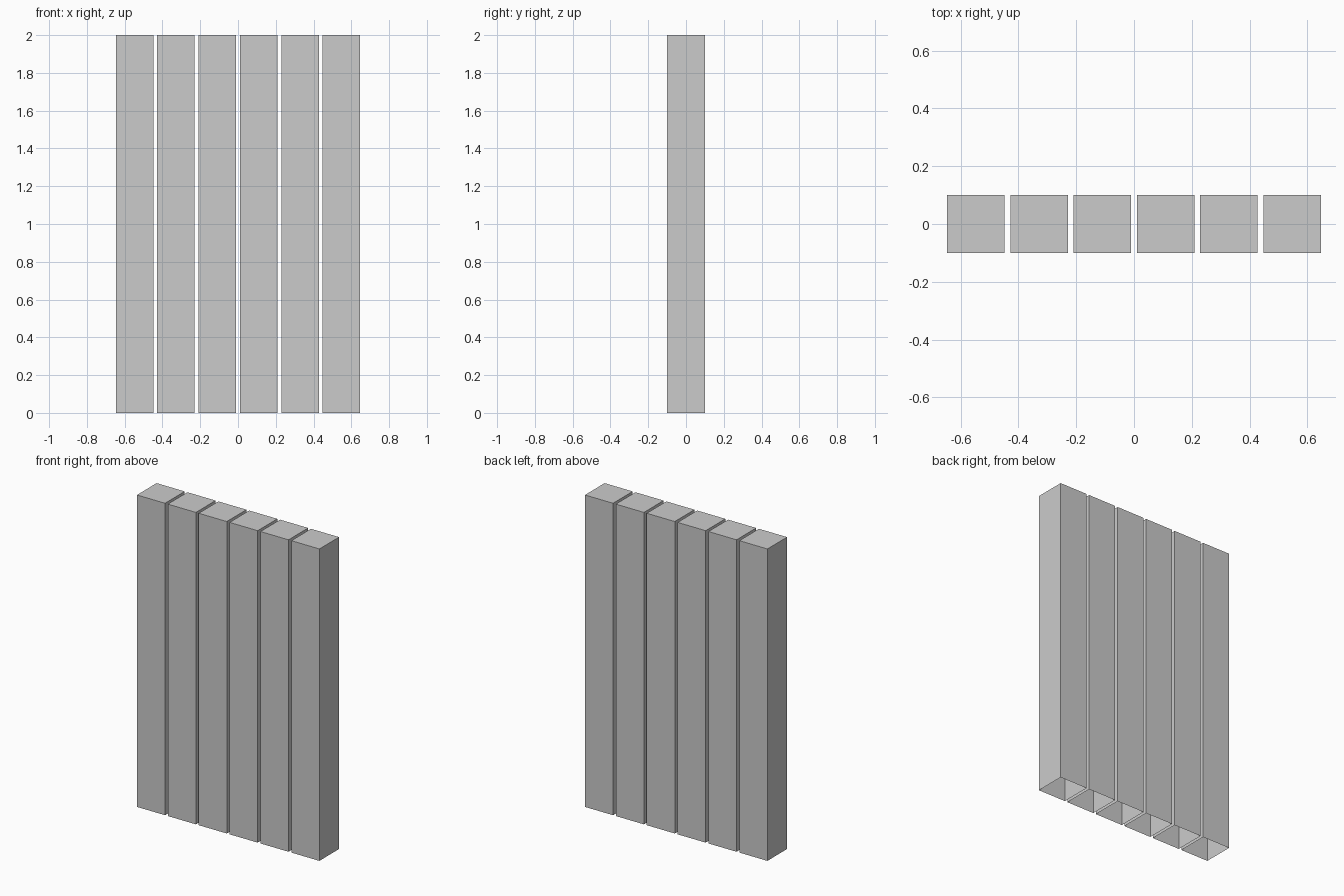
import bpy, bmesh

if "Cube" in bpy.data.objects:
    bpy.data.objects.remove(bpy.data.objects["Cube"])

WIDTH, HEIGHT, PITCH, COUNT = 0.199, 2.0, 0.219, 6


def open_post(name, x):
    """Square hollow post with a closed top and an open bottom."""
    bm = bmesh.new()
    bmesh.ops.create_cube(bm, size=1.0)
    bmesh.ops.scale(bm, vec=(WIDTH, WIDTH, HEIGHT), verts=bm.verts)
    bmesh.ops.translate(bm, vec=(0, 0, HEIGHT / 2), verts=bm.verts)
    bottom = [f for f in bm.faces if f.normal.z < -0.5]
    bmesh.ops.delete(bm, geom=bottom, context='FACES_ONLY')
    mesh = bpy.data.meshes.new(name)
    bm.to_mesh(mesh)
    bm.free()
    obj = bpy.data.objects.new(name, mesh)
    obj.location.x = x
    bpy.context.collection.objects.link(obj)
    return obj


# Row of evenly spaced posts
for i in range(COUNT):
    open_post(f"wall_post_{i + 1}", (i - (COUNT - 1) / 2) * PITCH)
